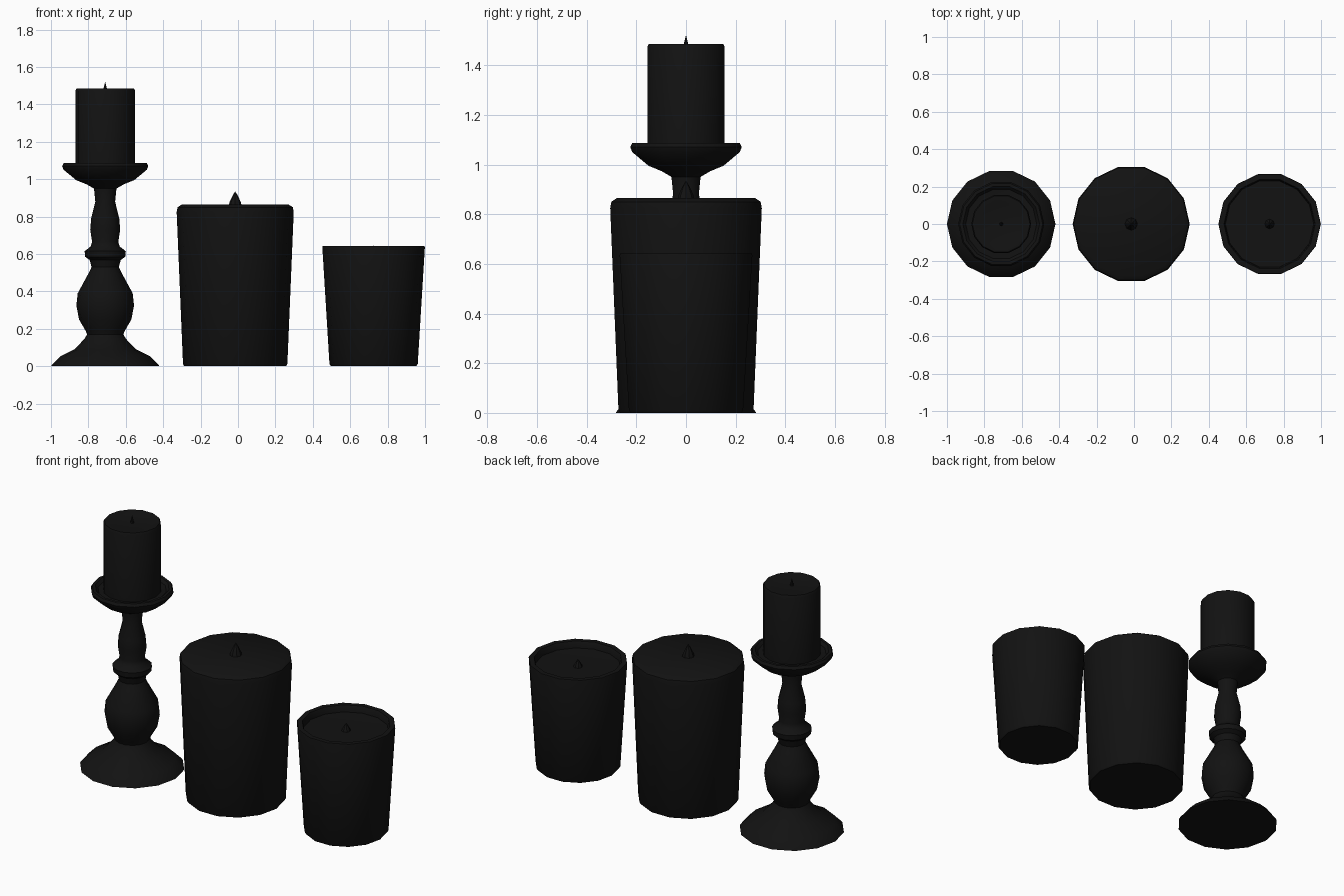
import bpy, bmesh, math

if "Cube" in bpy.data.objects:
    bpy.data.objects.remove(bpy.data.objects["Cube"])

SIDES = 14

black = bpy.data.materials.new("black_wax")
black.diffuse_color = (0.006, 0.006, 0.006, 1)
black.use_nodes = True
black.node_tree.nodes["Principled BSDF"].inputs["Base Color"].default_value = black.diffuse_color


def lathe(name, x, profile, sides=SIDES):
    """Revolve (radius, height) points about a vertical axis at x; radius 0 makes a pole."""
    bm = bmesh.new()
    rings = []
    for r, z in profile:
        if r == 0:
            rings.append([bm.verts.new((0, 0, z))] * sides)
        else:
            rings.append([bm.verts.new((r * math.cos(2 * math.pi * i / sides),
                                        r * math.sin(2 * math.pi * i / sides), z))
                          for i in range(sides)])
    for a, b in zip(rings, rings[1:]):
        for i in range(sides):
            j = (i + 1) % sides
            bm.faces.new(list(dict.fromkeys((a[i], a[j], b[j], b[i]))))
    bmesh.ops.recalc_face_normals(bm, faces=bm.faces)
    mesh = bpy.data.meshes.new(name)
    bm.to_mesh(mesh)
    bm.free()
    obj = bpy.data.objects.new(name, mesh)
    obj.location.x = x
    mesh.materials.append(black)
    bpy.context.collection.objects.link(obj)
    bpy.ops.object.select_all(action='DESELECT')
    obj.select_set(True)
    bpy.context.view_layer.objects.active = obj
    bpy.ops.object.shade_smooth_by_angle(angle=math.radians(35))
    return obj


def wick(name, x, z, r, h):
    """Small pointed teardrop wick."""
    lathe(name, x, [(0, z - 0.01), (r, z), (r * 0.85, z + h * 0.25),
                    (r * 0.4, z + h * 0.7), (0, z + h)], 8)


# Turned candlestick: foot, baluster, collar, neck and drip pan
lathe("candlestick", -0.71, [
    (0, 0), (0.29, 0), (0.285, 0.008), (0.24, 0.053), (0.165, 0.09), (0.112, 0.145),
    (0.097, 0.17), (0.105, 0.19), (0.14, 0.25), (0.154, 0.325), (0.147, 0.39),
    (0.09, 0.495), (0.073, 0.53), (0.083, 0.568), (0.107, 0.585), (0.11, 0.615),
    (0.078, 0.64), (0.07, 0.665), (0.08, 0.73), (0.075, 0.79), (0.053, 0.88),
    (0.06, 0.95), (0.10, 0.973), (0.155, 0.995), (0.222, 1.05), (0.23, 1.07),
    (0.222, 1.086), (0.205, 1.086), (0.19, 1.07), (0, 1.065)])

# Slim candle on the stick
lathe("slim_candle", -0.71, [
    (0, 1.06), (0.16, 1.06), (0.16, 1.472), (0.154, 1.485), (0.14, 1.485),
    (0.11, 1.478), (0, 1.475)])
wick("slim_candle_wick", -0.71, 1.475, 0.01, 0.045)

# Wide tapered candle
lathe("wide_candle", -0.015, [
    (0, 0), (0.272, 0), (0.279, 0.012), (0.313, 0.825), (0.308, 0.85),
    (0.285, 0.865), (0, 0.862)])
wick("wide_candle_wick", -0.015, 0.862, 0.034, 0.073)

# Glass cup with a recessed candle fill
lathe("cup", 0.725, [
    (0, 0), (0.228, 0), (0.236, 0.012), (0.274, 0.635), (0.272, 0.642),
    (0.244, 0.642), (0.24, 0.635), (0.236, 0.603), (0, 0.6)])
wick("cup_wick", 0.725, 0.6, 0.026, 0.046)
